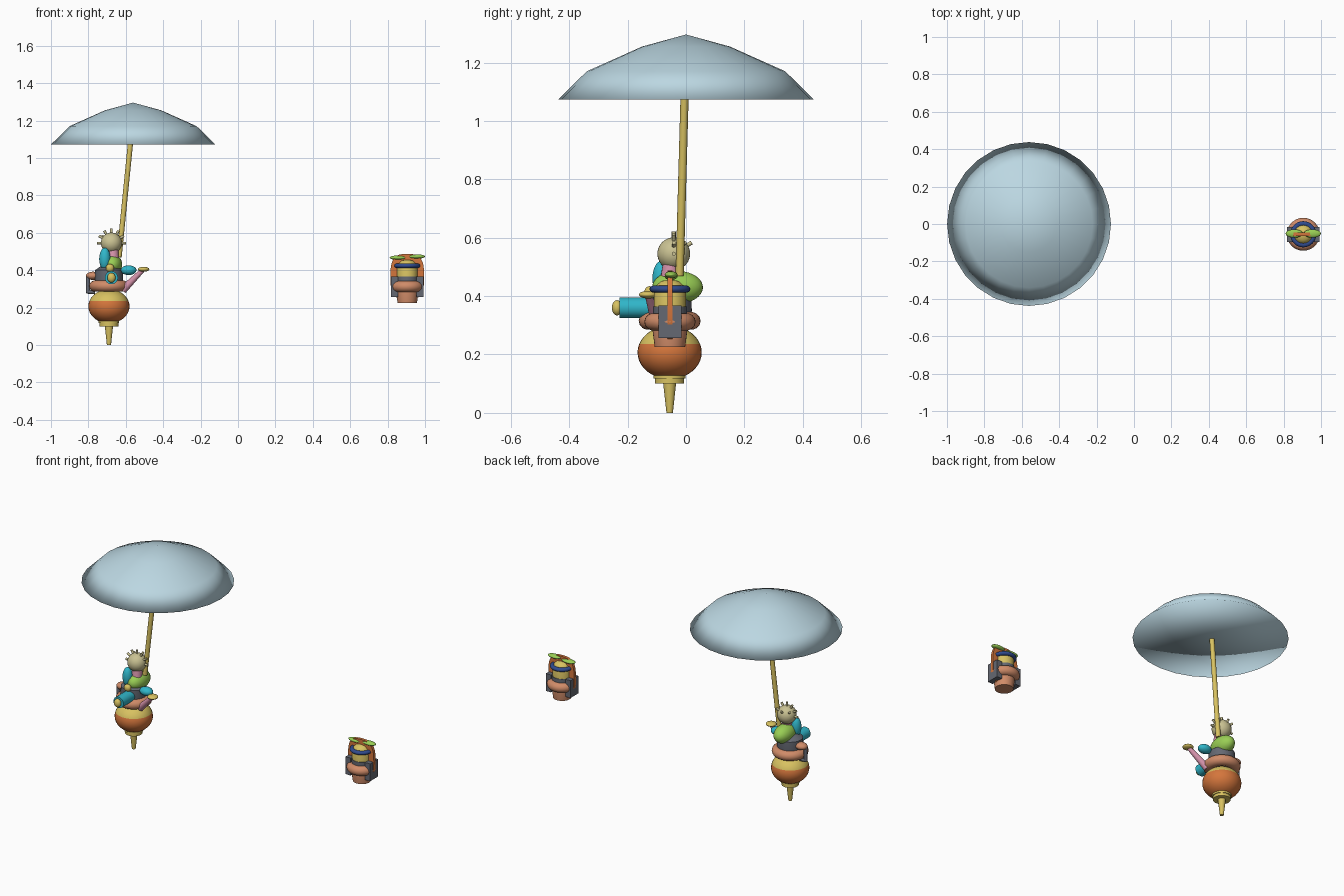
import bpy, bmesh, math
from mathutils import Vector, Matrix

cube = bpy.data.objects.get("Cube")
if cube:
    bpy.data.objects.remove(cube)


def material(name, r, g, b):
    m = bpy.data.materials.new(name)
    m.use_nodes = True
    m.diffuse_color = (r, g, b, 1)
    m.node_tree.nodes["Principled BSDF"].inputs["Base Color"].default_value = (r, g, b, 1)
    return m


PALE = material("pale blue", .50, .68, .76)
YELLOW = material("mustard yellow", .69, .54, .12)
ORANGE = material("burnt orange", .66, .18, .045)
SALMON = material("salmon brown", .63, .26, .14)
GRAY = material("slate gray", .13, .14, .17)
CYAN = material("cyan", .03, .47, .59)
GREEN = material("leaf green", .32, .62, .09)
PINK = material("pink", .69, .30, .42)
BEIGE = material("beige", .59, .54, .29)
BLUE = material("navy blue", .03, .07, .27)


def finish(name, bm, mat, angle=40):
    bmesh.ops.recalc_face_normals(bm, faces=bm.faces)
    me = bpy.data.meshes.new(name)
    bm.to_mesh(me)
    bm.free()
    me.materials.append(mat)
    ob = bpy.data.objects.new(name, me)
    bpy.context.collection.objects.link(ob)
    bpy.ops.object.select_all(action='DESELECT')
    ob.select_set(True)
    bpy.context.view_layer.objects.active = ob
    bpy.ops.object.shade_smooth_by_angle(angle=math.radians(angle))
    return ob


def ball(name, mat, center, radii):
    bm = bmesh.new()
    m = Matrix.Translation(center) @ Matrix.Diagonal((*radii, 1))
    bmesh.ops.create_uvsphere(bm, u_segments=32, v_segments=20, radius=1, matrix=m)
    return finish(name, bm, mat)


def rod(name, mat, start, end, r1, r2, sides=20):
    start, end = Vector(start), Vector(end)
    d = end - start
    m = Matrix.Translation((start + end) / 2) @ d.to_track_quat('Z', 'Y').to_matrix().to_4x4()
    bm = bmesh.new()
    bmesh.ops.create_cone(bm, cap_ends=True, segments=sides, radius1=r1, radius2=r2,
                          depth=d.length, matrix=m)
    return finish(name, bm, mat)


def lathe(name, mat, x, y, profile, sides=32, angle=40):
    bm = bmesh.new()
    vs = [bm.verts.new((x + r, y, z)) for r, z in profile]
    es = [bm.edges.new(p) for p in zip(vs, vs[1:])]
    bmesh.ops.spin(bm, geom=vs + es, cent=(x, y, 0), axis=(0, 0, 1),
                   angle=math.tau, steps=sides)
    bmesh.ops.remove_doubles(bm, verts=bm.verts, dist=1e-5)
    return finish(name, bm, mat, angle)


def ring(name, mat, x, y, z, major, minor, height):
    # closed round section turned about the vertical axis
    section = [(major + minor * math.cos(a), z + height * math.sin(a))
               for a in (math.tau * i / 14 for i in range(15))]
    return lathe(name, mat, x, y, section)


def box(name, mat, center, size):
    bm = bmesh.new()
    m = Matrix.Translation(center) @ Matrix.Diagonal((*size, 1))
    bmesh.ops.create_cube(bm, size=1, matrix=m)
    return finish(name, bm, mat)


# Parasol canopy, closed underneath and smooth over its rim, and pole
lathe("parasol_canopy", PALE, -.561, 0,
      [(0, 1.073), (.438, 1.073), (.34, 1.17), (.15, 1.255), (0, 1.296)], 28, 180)
rod("parasol_pole", YELLOW, (-.575, -.005, 1.08), (-.636, -.022, .47), .014, .014)

# Spinning base: point, collar and two-tone bowl
GX, GY = -.69, -.056
lathe("base_point", YELLOW, GX, GY, [(0, 0), (.011, 0), (.022, .1), (0, .1)])
lathe("base_collar", YELLOW, GX, GY,
      [(0, .1), (.05, .1), (.05, .117), (.055, .117), (.055, .128), (0, .128)])
bowl = ball("bowl", ORANGE, (GX, GY, .207), (.11, .11, .091))
bowl.data.materials.append(YELLOW)
for p in bowl.data.polygons:
    p.material_index = int(p.center.z > .237)

# Rider's body
ring("rider_belt", SALMON, GX, GY, .315, .072, .034, .031)
lathe("rider_vest", GRAY, GX, GY,
      [(0, .29), (.068, .29), (.076, .35), (.074, .40), (.04, .425), (0, .425)])
ball("rider_torso", GREEN, (-.673, -.029, .43), (.054, .087, .056))
rod("rider_neck", PINK, (-.668, -.058, .44), (-.668, -.05, .52), .032, .028)

# Head with a fan of studs over the crown and a few behind
head = Vector((-.677, -.042, .545))
ball("rider_head", BEIGE, head, (.056, .056, .056))
fan = [(math.sin(a), 0, math.cos(a)) for a in (math.radians(30 * i) for i in range(-3, 4))]
rear = [(math.sin(a) * .8, math.cos(a) * .8, .5) for a in (-.9, 0, .9)]
for d in map(Vector, fan + rear):
    rod("head_stud", BEIGE, head + d * .04, head + d * .077, .007, .007, 10)

# Front barrel with a yellow tip
rod("front_barrel", CYAN, (-.677, -.11, .36), (-.677, -.228, .36), .035, .035, 24)
ball("barrel_tip", YELLOW, (-.677, -.236, .36), (.022, .018, .026))
ball("chest_knob", YELLOW, (-.685, -.125, .412), (.022, .018, .022))

# Spout and rose on the left
rod("spout", PINK, (-.615, -.095, .295), (-.51, -.128, .40), .022, .012)
ball("spout_rose", YELLOW, (-.505, -.13, .405), (.031, .031, .013))

# Arms, hand and handle
ball("left_arm", CYAN, (-.585, -.08, .40), (.042, .032, .026))
ball("right_arm", CYAN, (-.712, -.085, .46), (.03, .03, .06))
ball("right_hand", SALMON, (-.775, -.045, .37), (.038, .032, .022))
grip = [(-.765, -.05, .368), (-.802, -.05, .362), (-.802, -.05, .285), (-.765, -.05, .282)]
for a, b in zip(grip, grip[1:]):
    rod("handle", GRAY, a, b, .011, .011, 12)
for p in grip[1:3]:
    ball("handle_corner", GRAY, p, (.011, .011, .011))

# Small flyer: pot, belly, trunk and visor
FX, FY = .905, -.055
lathe("flyer_pot", SALMON, FX, FY,
      [(0, .225), (.052, .225), (.062, .30), (.055, .34), (0, .34)])
ring("flyer_belly", SALMON, FX, FY, .312, .056, .032, .03)
lathe("flyer_trunk", YELLOW, FX, FY,
      [(0, .33), (.055, .33), (.055, .41), (.048, .435), (.03, .452), (0, .457)])
lathe("flyer_waistband", GRAY, FX, FY,
      [(.05, .33), (.058, .33), (.058, .365), (.05, .365)])
ring("flyer_visor", BLUE, FX, FY, .424, .056, .014, .012)
for s in (1, -1):
    box("side_panel", GRAY, (FX + s * .068, FY, .312), (.036, .08, .11))

# Flyer's thin upright fin with rounded outline
bm = bmesh.new()
outline = []
for i in range(40):
    c, s = math.cos(math.tau * i / 40), math.sin(math.tau * i / 40)
    outline.append(bm.verts.new((FX + math.copysign(abs(c) ** .65, c) * .09, FY - .009,
                                 .365 + math.copysign(abs(s) ** .65, s) * .122)))
face = bm.faces.new(outline)
out = bmesh.ops.extrude_face_region(bm, geom=[face])["geom"]
bmesh.ops.translate(bm, vec=(0, .018, 0),
                    verts=[v for v in out if isinstance(v, bmesh.types.BMVert)])
finish("flyer_fin", bm, ORANGE)

# Propeller
for s in (1, -1):
    ball("propeller_blade", GREEN, (FX + s * .048, FY + .004, .470 + s * .003),
         (.046, .022, .012))
